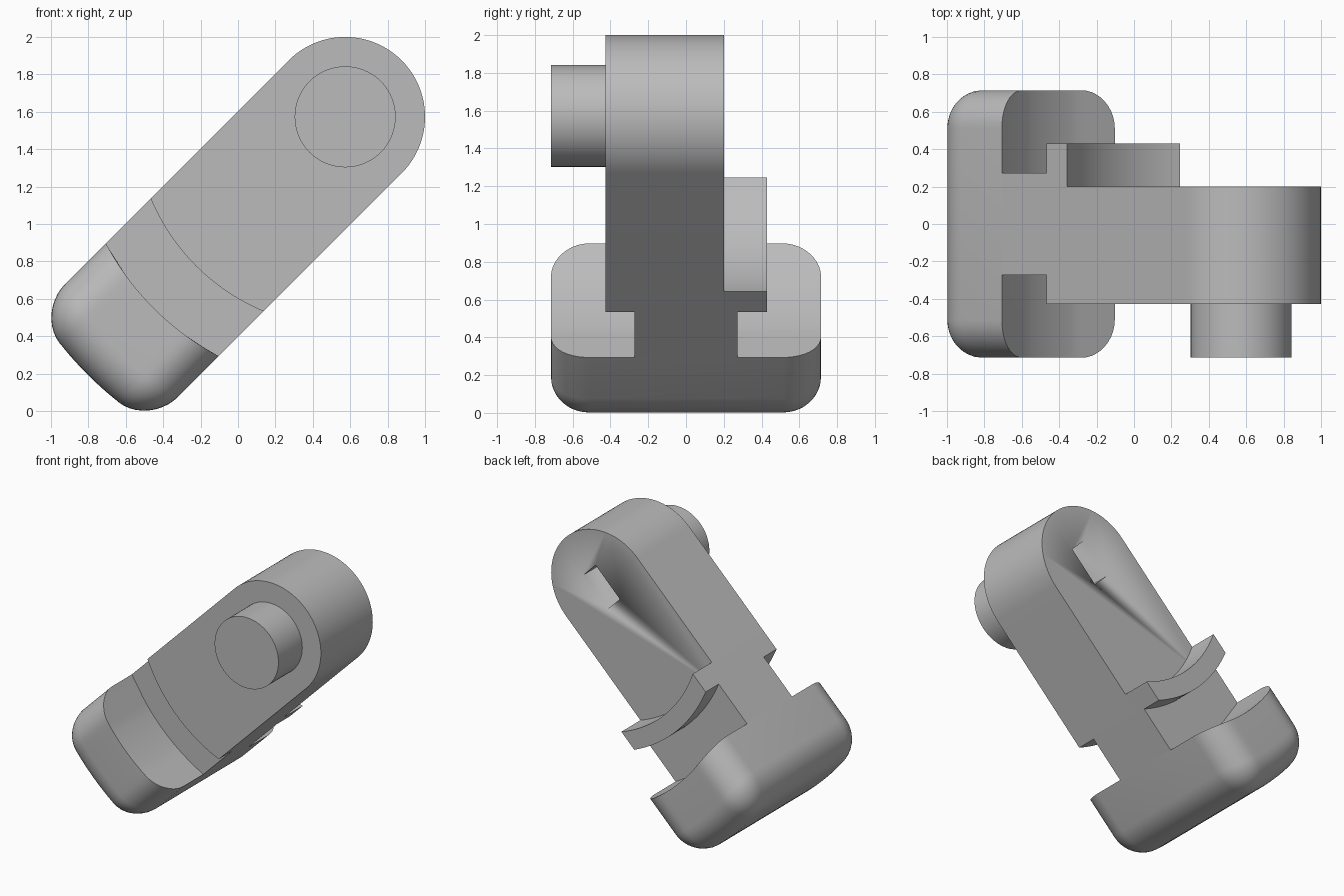
import bpy, bmesh, math
from mathutils import Vector

cube = bpy.data.objects.get("Cube")
if cube:
    bpy.data.objects.remove(cube, do_unlink=True)

PIVOT = Vector((0.573, 0, 1.573))
HALF = 0.427                       # half width of the arm
RING_IN, RING_OUT = 1.128, 1.447   # groove radii around the pivot
FOOT_R = 1.948

grey = bpy.data.materials.new("plain grey")
grey.use_nodes = True
grey.diffuse_color = (0.5, 0.5, 0.5, 1)
grey.node_tree.nodes["Principled BSDF"].inputs["Base Color"].default_value = (0.5, 0.5, 0.5, 1)


def to_world(u, v, y):
    """u runs up along the tilted arm, v across it."""
    s = math.sqrt(0.5)
    return PIVOT + Vector(((u - v) * s, y, (u + v) * s))


def finish(name, bm):
    bmesh.ops.recalc_face_normals(bm, faces=bm.faces)
    mesh = bpy.data.meshes.new(name)
    bm.to_mesh(mesh)
    bm.free()
    mesh.materials.append(grey)
    obj = bpy.data.objects.new(name, mesh)
    bpy.context.collection.objects.link(obj)
    bpy.ops.object.select_all(action="DESELECT")
    obj.select_set(True)
    bpy.context.view_layer.objects.active = obj
    bpy.ops.object.shade_smooth_by_angle(angle=math.radians(30))
    return obj


def prism(name, outline, y0, y1):
    bm = bmesh.new()
    base = bm.faces.new([bm.verts.new(to_world(u, v, y0)) for u, v in outline])
    grown = bmesh.ops.extrude_face_region(bm, geom=[base])["geom"]
    verts = [g for g in grown if isinstance(g, bmesh.types.BMVert)]
    bmesh.ops.translate(bm, verts=verts, vec=(0, y1 - y0, 0))
    return finish(name, bm)


def cross_arc(r, steps=24):
    """Arc around the pivot, crossing the arm from one side to the other."""
    vs = [HALF * (2 * i / steps - 1) for i in range(steps + 1)]
    return [(-math.sqrt(r * r - v * v), v) for v in vs]


def circle(r, start, end, steps):
    angles = [start + (end - start) * i / steps for i in range(steps + 1)]
    return [(r * math.cos(a), r * math.sin(a)) for a in angles]


# Arm with a rounded pivot end
arm = prism("arm", cross_arc(RING_IN) + circle(HALF, math.pi / 2, -math.pi / 2, 48), -HALF, 0.2)

# Blind rectangular slot in the back of the arm
slot = prism("slot_cutter", [(-0.145, -0.072), (0.145, -0.072), (0.145, 0.072), (-0.145, 0.072)], -0.2, 0.3)
slot.hide_render = True
cut = arm.modifiers.new("slot", "BOOLEAN")
cut.operation, cut.object, cut.solver = "DIFFERENCE", slot, "EXACT"
bpy.context.view_layer.objects.active = arm
bpy.ops.object.modifier_apply(modifier=cut.name)
bpy.data.objects.remove(slot, do_unlink=True)

# Pivot pin, neck and curved back flange
prism("pivot_pin", circle(0.27, 0, 2 * math.pi, 64)[:-1], -0.715, -HALF)
prism("neck", cross_arc(RING_IN) + cross_arc(RING_OUT)[::-1], -0.272, 0.272)
prism("back_flange", cross_arc(0.987) + cross_arc(RING_IN)[::-1], 0.2, 0.43)

# Foot: rounded block, then wrapped around the pivot
bm = bmesh.new()
bmesh.ops.create_cube(bm, size=1)
for v in bm.verts:
    v.co = (v.co.x * 2 * HALF, v.co.y * 1.43, RING_OUT if v.co.z < 0 else FOOT_R)
rounded = [e for e in bm.edges if max(v.co.z for v in e.verts) > RING_OUT + 0.1]
bmesh.ops.bevel(bm, geom=rounded, offset=0.203, segments=10, profile=0.5, affect="EDGES")
for i in range(-5, 6):
    bmesh.ops.bisect_plane(bm, geom=bm.verts[:] + bm.edges[:] + bm.faces[:],
                           plane_co=(i * 0.036, 0, 0), plane_no=(1, 0, 0))
for v in bm.verts:
    across, y, r = v.co
    v.co = to_world(-math.sqrt(r * r - across * across), across, y)
finish("foot", bm)
